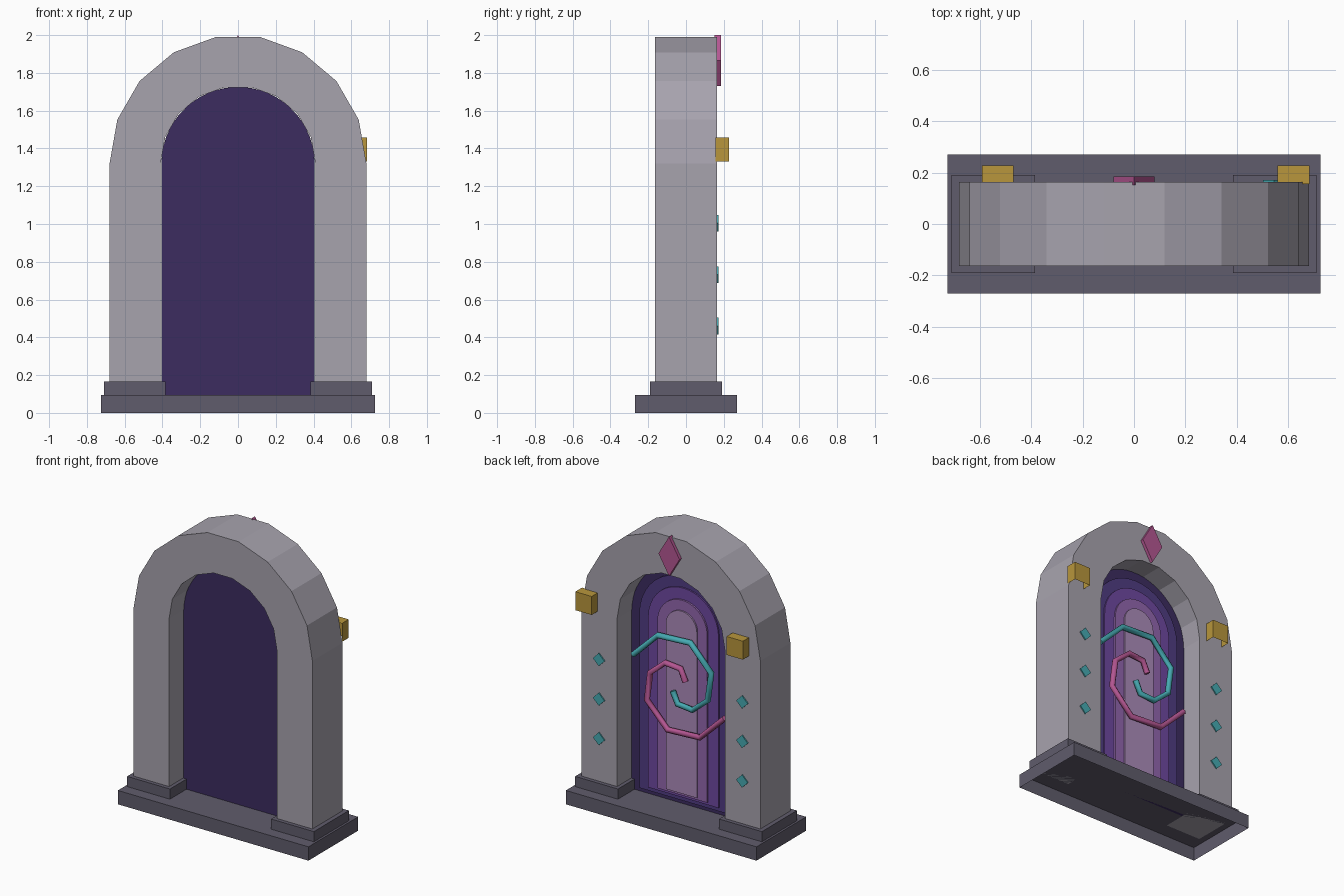
import bpy, bmesh
from math import sin, cos, pi, radians
from mathutils import Vector

cube = bpy.data.objects.get("Cube")
if cube:
    bpy.data.objects.remove(cube, do_unlink=True)


def material(name, *rgb):
    """Flat material from 0-255 display values."""
    lin = [((c / 255 + 0.055) / 1.055) ** 2.4 for c in rgb] + [1.0]
    m = bpy.data.materials.new(name)
    m.use_nodes = True
    m.diffuse_color = lin
    m.node_tree.nodes["Principled BSDF"].inputs["Base Color"].default_value = lin
    return m


stone = material("pale_stone", 167, 163, 174)
trim = material("dark_stone", 96, 92, 108)
gold = material("gold", 184, 150, 60)
pink = material("pink", 180, 86, 146)
teal = material("teal", 70, 170, 178)
glow = [material("portal_midnight", 60, 44, 96),
        material("portal_indigo", 80, 60, 130),
        material("portal_violet", 110, 72, 160),
        material("portal_orchid", 146, 102, 173),
        material("portal_lilac", 171, 139, 186)]


def finish(name, bm, mat):
    me = bpy.data.meshes.new(name)
    bm.to_mesh(me)
    bm.free()
    me.materials.append(mat)
    ob = bpy.data.objects.new(name, me)
    bpy.context.collection.objects.link(ob)
    return ob


def box(name, mat, lo, hi, open_sides=()):
    """Box between two corners; faces looking along open_sides are left off."""
    lo, hi = Vector(lo), Vector(hi)
    bm = bmesh.new()
    bmesh.ops.create_cube(bm, size=1)
    for v in bm.verts:
        v.co = (lo + hi) / 2 + v.co * (hi - lo)
    bm.normal_update()
    gone = [f for f in bm.faces if any(f.normal.dot(Vector(d)) > 0.9 for d in open_sides)]
    bmesh.ops.delete(bm, geom=gone, context='FACES')
    return finish(name, bm, mat)


def prism(name, mat, polygons, y0, y1):
    """Extrude joined x-z polygons from y0 to y1."""
    bm = bmesh.new()
    for poly in polygons:
        bm.faces.new([bm.verts.new((x, y0, z)) for x, z in poly])
    bmesh.ops.remove_doubles(bm, verts=bm.verts[:], dist=1e-5)
    out = bmesh.ops.extrude_face_region(bm, geom=bm.faces[:], use_keep_orig=True)
    for v in out["geom"]:
        if isinstance(v, bmesh.types.BMVert):
            v.co.y = y1
    bmesh.ops.recalc_face_normals(bm, faces=bm.faces[:])
    return finish(name, bm, mat)


SPRING = 1.32   # height where the arch curve begins
FLOOR = 0.095   # top of the base slab


def arch_line(r, bottom, segments):
    arc = [(r * cos(pi * i / segments), SPRING + r * sin(pi * i / segments))
           for i in range(segments + 1)]
    return [(r, bottom)] + arc + [(-r, bottom)]


# Base slab and the two plinths
DOWN, FRONT = (0, 0, -1), (0, -1, 0)
box("base_slab", trim, (-0.725, -0.27, 0), (0.725, 0.27, FLOOR), [DOWN])
for side, x0, x1 in (("left", 0.385, 0.71), ("right", -0.71, -0.385)):
    box(side + "_plinth", trim, (x0, -0.19, FLOOR), (x1, 0.19, 0.165), [DOWN])

# Stone arch
outer = arch_line(0.68, FLOOR, 9)
inner = arch_line(0.41, FLOOR, 9)
strips = [(outer[i], outer[i + 1], inner[i + 1], inner[i]) for i in range(len(outer) - 1)]
prism("stone_arch", stone, strips, -0.163, 0.163)

# Stepped portal layers, each smaller and further back
layers = ((0.406, FLOOR, 0.01), (0.342, 0.12, 0.019), (0.268, 0.147, 0.029),
          (0.189, 0.167, 0.041), (0.118, 0.184, 0.051))
for i, (r, bottom, y) in enumerate(layers):
    prism(f"portal_layer_{i + 1}", glow[i], [arch_line(r, bottom, 18)],
          -0.01 if i == 0 else 0.0, y)


# Two interlocking spiral tubes
def spiral(name, mat, turn):
    radii = (0.37, 0.348, 0.333, 0.29, 0.222, 0.17, 0.125, 0.065)
    cu = bpy.data.curves.new(name, 'CURVE')
    cu.dimensions = '3D'
    cu.bevel_depth = 0.02
    cu.bevel_resolution = 1
    cu.use_fill_caps = True
    sp = cu.splines.new('POLY')
    sp.points.add(len(radii) - 1)
    for i, r in enumerate(radii):
        a = radians(20 + 42.5 * i + turn)
        sp.points[i].co = (r * cos(a), 0.075, 0.93 + r * sin(a), 1)
    cu.materials.append(mat)
    ob = bpy.data.objects.new(name, cu)
    bpy.context.collection.objects.link(ob)


spiral("teal_spiral", teal, 0)
spiral("pink_spiral", pink, 180)


# Diamond studs, keystone gem and corner brackets
def diamond(name, mat, x, z, w, h, y0, y1):
    prism(name, mat, [[(x + w, z), (x, z + h), (x - w, z), (x, z - h)]], y0, y1)


for side, x in (("left", 0.545), ("right", -0.545)):
    for k in range(3):
        diamond(f"{side}_stud_{k + 1}", teal, x, 0.46 + 0.272 * k, 0.044, 0.044, 0.155, 0.171)
diamond("keystone_gem", pink, 0, 1.865, 0.08, 0.135, 0.152, 0.185)

for side, x in (("left", 0.62), ("right", -0.53)):
    box(side + "_bracket", gold, (x - 0.062, 0.155, 1.33), (x + 0.062, 0.228, 1.457),
        [DOWN, FRONT])
